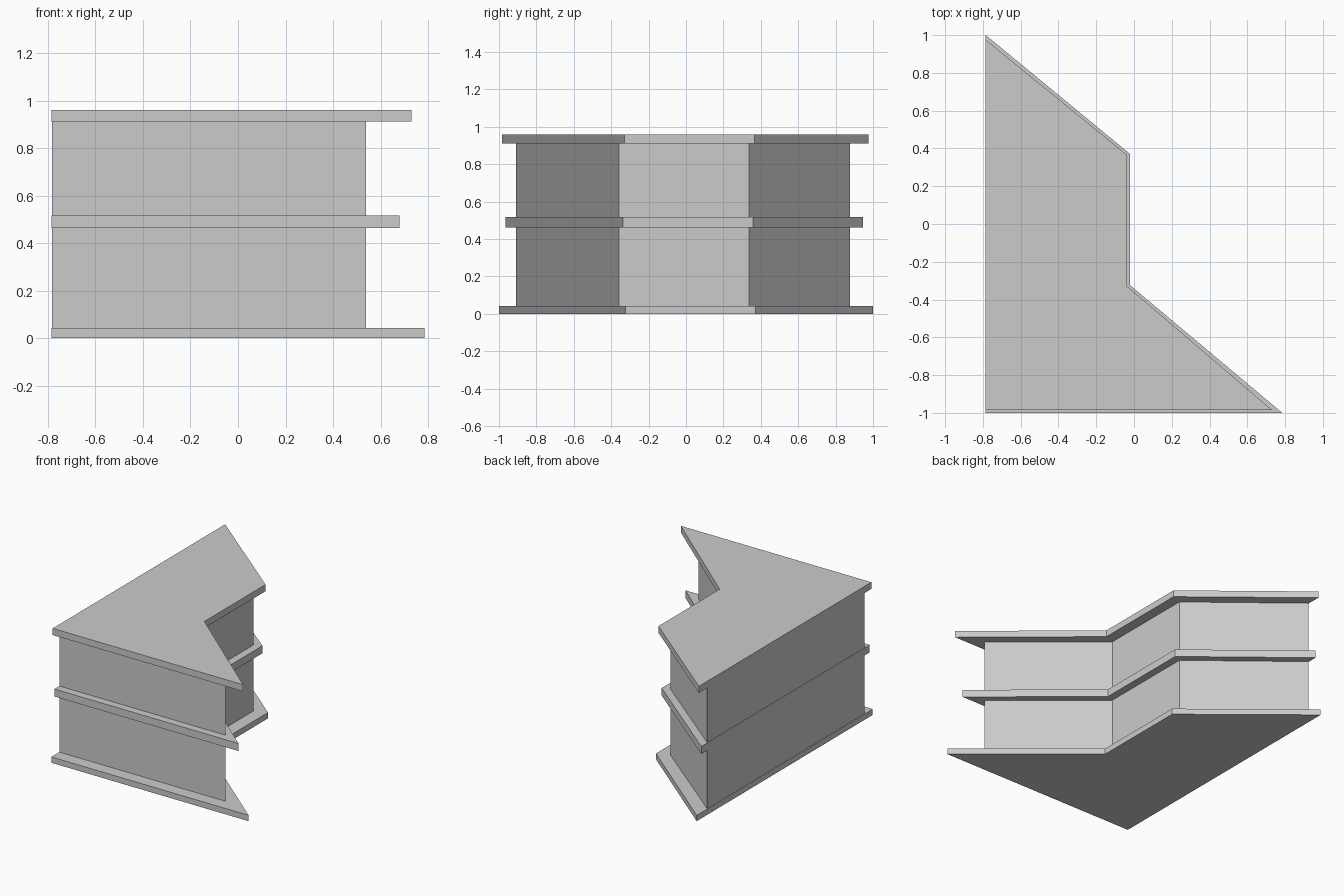
import bpy, bmesh

if "Cube" in bpy.data.objects:
    bpy.data.objects.remove(bpy.data.objects["Cube"])

LEFT = -0.785


def prism(name, outline, z0, z1):
    """Extrude a flat outline from z0 up to z1."""
    bm = bmesh.new()
    face = bm.faces.new([bm.verts.new((x, y, z0)) for x, y in outline])
    top = bmesh.ops.extrude_face_region(bm, geom=[face])["geom"]
    verts = [g for g in top if isinstance(g, bmesh.types.BMVert)]
    bmesh.ops.translate(bm, verts=verts, vec=(0, 0, z1 - z0))
    bmesh.ops.recalc_face_normals(bm, faces=bm.faces)
    mesh = bpy.data.meshes.new(name)
    bm.to_mesh(mesh)
    bm.free()
    obj = bpy.data.objects.new(name, mesh)
    bpy.context.collection.objects.link(obj)
    return obj


def plan(left, tip_x, front, inner_x, low, high, back):
    """Zigzag floor plan: flat left and front, stepped diagonal on the right."""
    return [(left, front), (tip_x, front), (inner_x, low),
            (inner_x, high), (left, back)]


# Wall core, running up inside the three ledges
prism("wall_body", plan(LEFT + 0.002, 0.538, -0.909, -0.112, -0.358, 0.337, 0.877),
      0.01, 0.95)

# Ledges overhang every side except the flat left one
prism("base_ledge", plan(LEFT, 0.785, -1.0, -0.021, -0.324, 0.371, 1.0), 0.0, 0.042)
prism("middle_ledge", plan(LEFT, 0.68, -0.965, -0.057, -0.337, 0.358, 0.947), 0.463, 0.517)
prism("roof_ledge", plan(LEFT, 0.73, -0.984, -0.037, -0.329, 0.366, 0.975), 0.912, 0.96)
